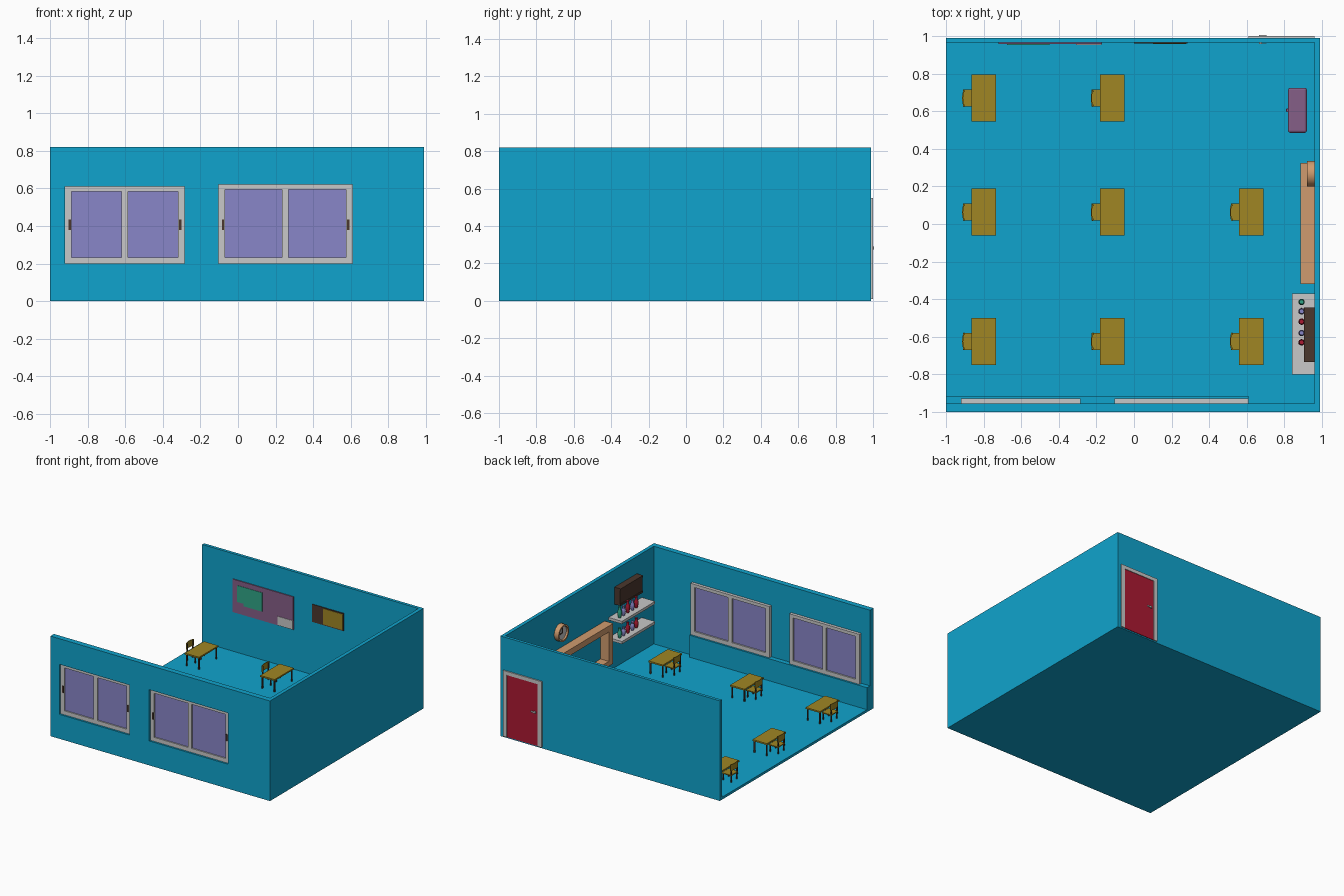
import bpy, bmesh, math
from mathutils import Matrix, Vector

if "Cube" in bpy.data.objects:
    bpy.data.objects.remove(bpy.data.objects["Cube"])

def material(name, rgb):
    m = bpy.data.materials.new(name)
    m.diffuse_color = (*rgb, 1)
    m.use_nodes = True
    m.node_tree.nodes["Principled BSDF"].inputs["Base Color"].default_value = m.diffuse_color
    return m

BLUE = material("wall_blue", (0.005, 0.37, 0.61))
LAV = material("glass_lavender", (0.25, 0.24, 0.58))
GREY = material("light_grey", (0.58, 0.58, 0.58))
GOLD = material("desk_gold", (0.35, 0.24, 0.017))
BROWN = material("dark_brown", (0.07, 0.038, 0.026))
MAUVE = material("mauve", (0.235, 0.114, 0.242))
TAN = material("tan_wood", (0.63, 0.33, 0.156))
RED = material("crimson", (0.41, 0.01, 0.032))
GREEN = material("sea_green", (0.03, 0.376, 0.242))

def finish(name, bm, mat):
    me = bpy.data.meshes.new(name)
    bm.to_mesh(me)
    bm.free()
    ob = bpy.data.objects.new(name, me)
    bpy.context.collection.objects.link(ob)
    me.materials.append(mat)
    return ob

def boxes(name, mat, *ranges, bevel=0):
    """Each range is x0, x1, y0, y1, z0, z1."""
    bm = bmesh.new()
    for x0, x1, y0, y1, z0, z1 in ranges:
        m = Matrix.Translation(((x0 + x1) / 2, (y0 + y1) / 2, (z0 + z1) / 2)) \
            @ Matrix.Diagonal((x1 - x0, y1 - y0, z1 - z0, 1))
        bmesh.ops.create_cube(bm, size=1, matrix=m)
    ob = finish(name, bm, mat)
    if bevel:
        b = ob.modifiers.new("bevel", 'BEVEL')
        b.width, b.segments = bevel, 3
    return ob

def smooth(ob):
    bpy.ops.object.select_all(action='DESELECT')
    bpy.context.view_layer.objects.active = ob
    ob.select_set(True)
    bpy.ops.object.shade_smooth_by_angle(angle=math.radians(35))

def lathe(name, mat, profile, matrix, closed=False, n=24):
    """Spin (radius, height) points around the local z axis."""
    bm = bmesh.new()
    vs = [bm.verts.new((r, 0, z)) for r, z in profile]
    es = [bm.edges.new(p) for p in zip(vs, vs[1:])]
    if closed:
        es.append(bm.edges.new((vs[-1], vs[0])))
    bmesh.ops.spin(bm, geom=vs + es, axis=(0, 0, 1), cent=(0, 0, 0),
                   angle=2 * math.pi, steps=n)
    bmesh.ops.remove_doubles(bm, verts=bm.verts, dist=1e-5)
    bmesh.ops.recalc_face_normals(bm, faces=bm.faces)
    bm.transform(matrix)
    ob = finish(name, bm, mat)
    smooth(ob)
    return ob

# Room shell: floor, back wall, right wall, front wall with two openings
H, F = 0.82, 0.02
boxes("floor", BLUE, (-1, 0.99, -1, 0.99, 0, F))
boxes("back_wall", BLUE, (-1, 0.99, 0.965, 0.99, F, H))
boxes("right_wall", BLUE, (0.96, 0.99, -0.955, 0.965, F, H))
WINDOWS = [(-0.92, -0.285, 0.20, 0.61), (-0.105, 0.61, 0.20, 0.62)]
Y0, Y1 = -1, -0.955
wall = [(-1, 0.99, Y0, Y1, F, 0.2)]
x = -1
for x0, x1, z0, z1 in WINDOWS:
    wall += [(x, x0, Y0, Y1, 0.2, H), (x0, x1, Y0, Y1, z1, H)]
    x = x1
wall.append((x, 0.99, Y0, Y1, 0.2, H))
boxes("front_wall", BLUE, *wall)
boxes("window_ledge", BLUE, (-1, 0.61, Y1, -0.915, F, 0.2))

# Sliding windows: frame, two panes, handles
for i, (x0, x1, z0, z1) in enumerate(WINDOWS):
    a, b, t, mid = -0.985, -0.93, 0.035, (x0 + x1) / 2 + 0.0
    boxes(f"window_frame_{i}", GREY,
          (x0, x0 + t, a, b, z0, z1), (x1 - t, x1, a, b, z0, z1),
          (mid - 0.017, mid + 0.017, a, b, z0, z1),
          (x0 + t, x1 - t, a, b, z0, z0 + 0.033),
          (x0 + t, x1 - t, a, b, z1 - 0.026, z1))
    boxes(f"window_panes_{i}", LAV,
          (x0 + t, mid - 0.017, -0.975, -0.942, z0 + 0.033, z1 - 0.026),
          (mid + 0.017, x1 - t, -0.975, -0.942, z0 + 0.033, z1 - 0.026))
    for hx in (x0 + 0.025, x1 - 0.023):
        boxes("window_handle", BROWN, (hx - 0.006, hx + 0.006, -0.992, -0.984, 0.38, 0.435))

# Door on the outside of the back wall
boxes("door_frame", GREY, (0.61, 0.645, 0.985, 1.0, 0.01, 0.55),
      (0.925, 0.96, 0.985, 1.0, 0.01, 0.55), (0.645, 0.925, 0.985, 1.0, 0.52, 0.55))
boxes("door", RED, (0.645, 0.925, 0.985, 0.995, 0.01, 0.52))
boxes("door_handle", GREY, (0.665, 0.68, 0.957, 1.005, 0.275, 0.29),
      (0.665, 0.705, 0.957, 0.961, 0.277, 0.288), (0.665, 0.705, 1.0, 1.005, 0.277, 0.288))

# Pin board with papers, and small board, on the back wall
boxes("pin_board", MAUVE, (-0.72, -0.17, 0.957, 0.966, 0.345, 0.615))
boxes("green_paper", GREEN, (-0.675, -0.45, 0.954, 0.958, 0.44, 0.575),
      (-0.62, -0.45, 0.954, 0.958, 0.42, 0.44))
boxes("white_paper", GREY, (-0.31, -0.172, 0.954, 0.958, 0.347, 0.42))
boxes("small_board", BROWN, (0, 0.285, 0.96, 0.966, 0.455, 0.60))
boxes("small_board_panel", GOLD, (0.1, 0.278, 0.957, 0.961, 0.463, 0.592))

# Large wooden frame on the right wall
boxes("wooden_frame", TAN, (0.885, 0.96, -0.32, 0.325, 0.40, 0.45),
      (0.885, 0.96, -0.32, 0.325, 0.12, 0.16),
      (0.885, 0.96, -0.32, -0.265, 0.16, 0.40), (0.885, 0.96, 0.27, 0.325, 0.16, 0.40))

# Clock
face_left = Matrix.Translation((0.96, 0.268, 0.585)) @ Matrix.Rotation(-math.pi / 2, 4, 'Y')
lathe("clock_rim", TAN, [(0.055, 0), (0.068, 0), (0.068, 0.04), (0.055, 0.04)],
      face_left, closed=True, n=32)
lathe("clock_face", GREY, [(0, 0.0), (0.056, 0.0), (0.056, 0.025), (0, 0.025)], face_left, n=32)
boxes("clock_hands", BROWN, (0.93, 0.935, 0.264, 0.272, 0.582, 0.628),
      (0.93, 0.935, 0.268, 0.30, 0.581, 0.589))

# Shelves with vases
for z, h in ((0.46, 0.09), (0.295, 0.08)):
    boxes("shelf", GREY, (0.84, 0.96, -0.80, -0.37, z - 0.022, z))
    for y, mat, k in ((-0.415, GREEN, 1), (-0.465, LAV, 0.85), (-0.52, RED, 1.1),
                      (-0.58, LAV, 0.9), (-0.63, RED, 1)):
        t = h * k
        lathe("vase", mat, [(0, 0), (0.01, 0), (0.017, t * 0.35), (0.016, t * 0.6),
                            (0.009, t * 0.8), (0.012, t), (0, t)],
              Matrix.Translation((0.892, y, z)), n=16)

# Dark wall unit above the shelves
boxes("wall_unit", BROWN, (0.908, 0.96, -0.735, -0.445, 0.54, 0.68))
boxes("wall_unit_rim", BROWN, (0.904, 0.908, -0.735, -0.445, 0.665, 0.68),
      (0.904, 0.908, -0.735, -0.445, 0.54, 0.555))

# Mauve chest with a knob
boxes("chest", MAUVE, (0.82, 0.92, 0.485, 0.725, F, 0.21), bevel=0.012)
boxes("chest_knob", MAUVE, (0.81, 0.825, 0.595, 0.615, 0.13, 0.15), bevel=0.004)

# Desks with chairs
def desk_set(cx, cy):
    boxes("desk_top", GOLD, (cx - 0.065, cx + 0.065, cy - 0.125, cy + 0.125, 0.115, 0.127))
    legs = [(cx + sx * 0.055, cy + sy * 0.112) for sx in (-1, 1) for sy in (-1, 1)]
    boxes("desk_legs", BROWN, *[(px - 0.005, px + 0.005, py - 0.005, py + 0.005, F, 0.115)
                                for px, py in legs])
    boxes("chair_seat", GOLD, (cx - 0.11, cx - 0.025, cy - 0.045, cy + 0.045, 0.073, 0.081))
    legs = [(cx + dx, cy + sy * 0.037) for dx in (-0.105, -0.032) for sy in (-1, 1)]
    posts = [(px - 0.004, px + 0.004, py - 0.004, py + 0.004, F, 0.16 if px < cx - 0.1 else 0.073)
             for px, py in legs]
    boxes("chair_legs", BROWN, *posts)
    # gently curved backrest
    bm = bmesh.new()
    pts = [(cx - 0.107 - 0.008 * (1 - (k / 3) ** 2), cy + k * 0.0155) for k in range(-3, 4)]
    outline = pts + [(px + 0.006, py) for px, py in reversed(pts)]
    f = bm.faces.new([bm.verts.new((px, py, 0.115)) for px, py in outline])
    up = bmesh.ops.extrude_face_region(bm, geom=[f])["geom"]
    bmesh.ops.translate(bm, vec=(0, 0, 0.052),
                        verts=[g for g in up if isinstance(g, bmesh.types.BMVert)])
    bmesh.ops.recalc_face_normals(bm, faces=bm.faces)
    finish("chair_back", bm, GOLD)

for cy, columns in ((0.67, (-0.80, -0.115)), (0.063, (-0.80, -0.115, 0.625)),
                    (-0.625, (-0.80, -0.115, 0.625))):
    for cx in columns:
        desk_set(cx, cy)
